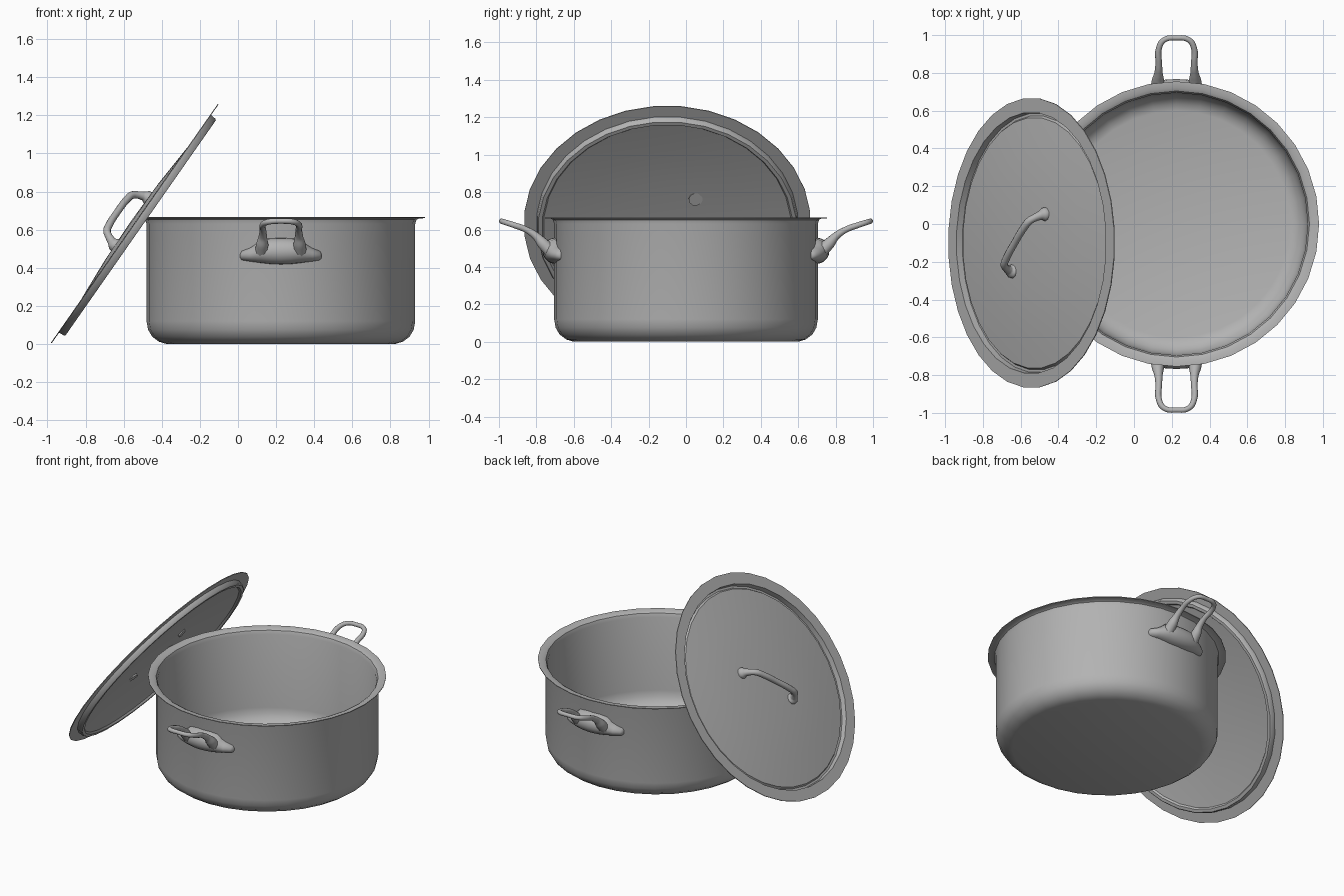
import bpy
import bmesh
from math import sin, cos, pi, sqrt
from mathutils import Vector, Matrix

if "Cube" in bpy.data.objects:
    bpy.data.objects.remove(bpy.data.objects["Cube"], do_unlink=True)

steel = bpy.data.materials.new("brushed steel grey")
steel.use_nodes = True
GREY = (0.45, 0.45, 0.45, 1)
steel.diffuse_color = GREY
steel.node_tree.nodes["Principled BSDF"].inputs["Base Color"].default_value = GREY


def add_mesh(name, mesh, matrix=Matrix(), angle=40):
    obj = bpy.data.objects.new(name, mesh)
    bpy.context.collection.objects.link(obj)
    mesh.materials.clear()
    mesh.materials.append(steel)
    obj.matrix_world = matrix
    bpy.ops.object.select_all(action="DESELECT")
    obj.select_set(True)
    bpy.context.view_layer.objects.active = obj
    bpy.ops.object.shade_smooth_by_angle(angle=angle * pi / 180)
    return obj


def finish(name, bm, matrix=Matrix(), angle=40):
    bmesh.ops.recalc_face_normals(bm, faces=bm.faces)
    mesh = bpy.data.meshes.new(name)
    bm.to_mesh(mesh)
    bm.free()
    return add_mesh(name, mesh, matrix, angle)


def lathe(name, profile, matrix, offset=0.0, steps=32):
    """Spin a (radius, height) profile about local z."""
    bm = bmesh.new()
    start = Matrix.Rotation(offset, 3, "Z")
    verts = [bm.verts.new(start @ Vector((r, 0, z))) for r, z in profile]
    edges = [bm.edges.new(pair) for pair in zip(verts, verts[1:])]
    bmesh.ops.spin(bm, geom=verts + edges, cent=(0, 0, 0), axis=(0, 0, 1),
                   angle=2 * pi, steps=steps)
    bmesh.ops.remove_doubles(bm, verts=bm.verts, dist=0.0005)
    return finish(name, bm, matrix)


def tube(name, points, matrix):
    """Round bar through (x, y, z, radius) points, as a smooth curve."""
    curve = bpy.data.curves.new(name, "CURVE")
    curve.dimensions = "3D"
    curve.bevel_depth = 1.0
    curve.bevel_resolution = 3
    curve.resolution_u = 5
    curve.use_fill_caps = True
    spline = curve.splines.new("BEZIER")
    spline.bezier_points.add(len(points) - 1)
    for bp, (x, y, z, r) in zip(spline.bezier_points, points):
        bp.co = (x, y, z)
        bp.radius = r
        bp.handle_left_type = bp.handle_right_type = "AUTO"
    helper = bpy.data.objects.new(name + "_path", curve)
    bpy.context.collection.objects.link(helper)
    bpy.context.view_layer.update()
    evaluated = helper.evaluated_get(bpy.context.evaluated_depsgraph_get())
    mesh = bpy.data.meshes.new_from_object(evaluated)
    bpy.data.objects.remove(helper, do_unlink=True)
    return add_mesh(name, mesh, matrix, 60)


def mirror_points(half):
    """Complete a half path that ends on x = 0."""
    return half + [(-x, y, z, r) for x, y, z, r in reversed(half[:-1])]


# Pot: thin shell with rounded base and flared lip
WALL = 0.705
pot_at = Matrix.Translation((0.225, 0, 0))
lathe("pot_body", [
    (0, 0), (0.60, 0), (0.64, 0.012), (0.675, 0.038), (0.697, 0.075),
    (WALL, 0.12), (WALL, 0.63), (0.712, 0.652), (0.725, 0.659), (0.755, 0.660),
    (0.755, 0.665), (0.722, 0.664), (0.704, 0.654), (0.695, 0.63),
    (0.693, 0.12), (0.685, 0.08), (0.665, 0.046), (0.635, 0.022),
    (0.60, 0.012), (0, 0.012)], pot_at)


# Handle mount: winged pad that hugs the wall
def handle_mount(name, matrix):
    # offset along the wall, bottom, top, outward depth
    half = [(0.214, 0.452, 0.472, 0.008), (0.205, 0.44, 0.488, 0.026),
            (0.165, 0.433, 0.503, 0.042), (0.135, 0.429, 0.522, 0.05),
            (0.105, 0.425, 0.548, 0.06), (0.05, 0.419, 0.555, 0.062)]
    middle = [(0, 0.417, 0.556, 0.062)]
    sections = [(-x, b, t, d) for x, b, t, d in half] + middle + half[::-1]
    bm = bmesh.new()
    rings = []
    for x, low, high, depth in sections:
        back = sqrt(WALL ** 2 - x ** 2) - 0.006
        mid, size = (low + high) / 2, (high - low) / 2
        rings.append([bm.verts.new((x, back + (depth + 0.006) * cos(a), mid + size * sin(a)))
                      for a in [pi * (i / 10 - 0.5) for i in range(11)]])
    for one, two in zip(rings, rings[1:]):
        for i in range(len(one)):
            j = (i + 1) % len(one)
            bm.faces.new((one[i], one[j], two[j], two[i]))
    bm.faces.new(rings[0])
    bm.faces.new(rings[-1])
    finish(name, bm, matrix, 60)


# Pot handles, front and back
loop = mirror_points([
    (0.10, 0.72, 0.48, 0.036), (0.098, 0.765, 0.525, 0.032),
    (0.095, 0.80, 0.563, 0.022), (0.094, 0.85, 0.597, 0.017),
    (0.093, 0.93, 0.627, 0.016), (0.065, 0.975, 0.641, 0.015),
    (0, 0.985, 0.645, 0.014)])
for side, turn in (("back", 0), ("front", pi)):
    place = pot_at @ Matrix.Rotation(turn, 4, "Z")
    handle_mount(side + "_handle_mount", place)
    tube(side + "_handle_loop", loop, place)

# Lid: leaning on the pot, local x runs up the slope and local z faces out
slope = Vector((0.573, 0, 0.82)).normalized()
across = Vector((0, 1, 0))
outward = slope.cross(across)
lid_at = Matrix((slope, across, outward)).transposed().to_4x4()
lid_at.translation = (-0.54, -0.10, 0.63)
lathe("lid", [
    (0, 0.026), (0.25, 0.021), (0.48, 0.006), (0.665, -0.016), (0.674, -0.03),
    (0.688, -0.03), (0.692, 0.005), (0.768, 0.005), (0.768, 0),
    (0.700, 0), (0.697, -0.03), (0.691, -0.036), (0.671, -0.036),
    (0.662, -0.023), (0.48, 0), (0.25, 0.015), (0, 0.02)],
    lid_at, offset=pi / 32)

# Lid handle, set diagonally across the lid
grip = mirror_points([
    (0.215, 0, 0.010, 0.038), (0.212, 0, 0.030, 0.036), (0.205, 0, 0.048, 0.024),
    (0.188, 0, 0.075, 0.020), (0.165, 0, 0.098, 0.020), (0.12, 0, 0.108, 0.020),
    (0, 0, 0.112, 0.019)])
tube("lid_handle", grip, lid_at @ Matrix.Rotation(pi / 4, 4, "Z"))
